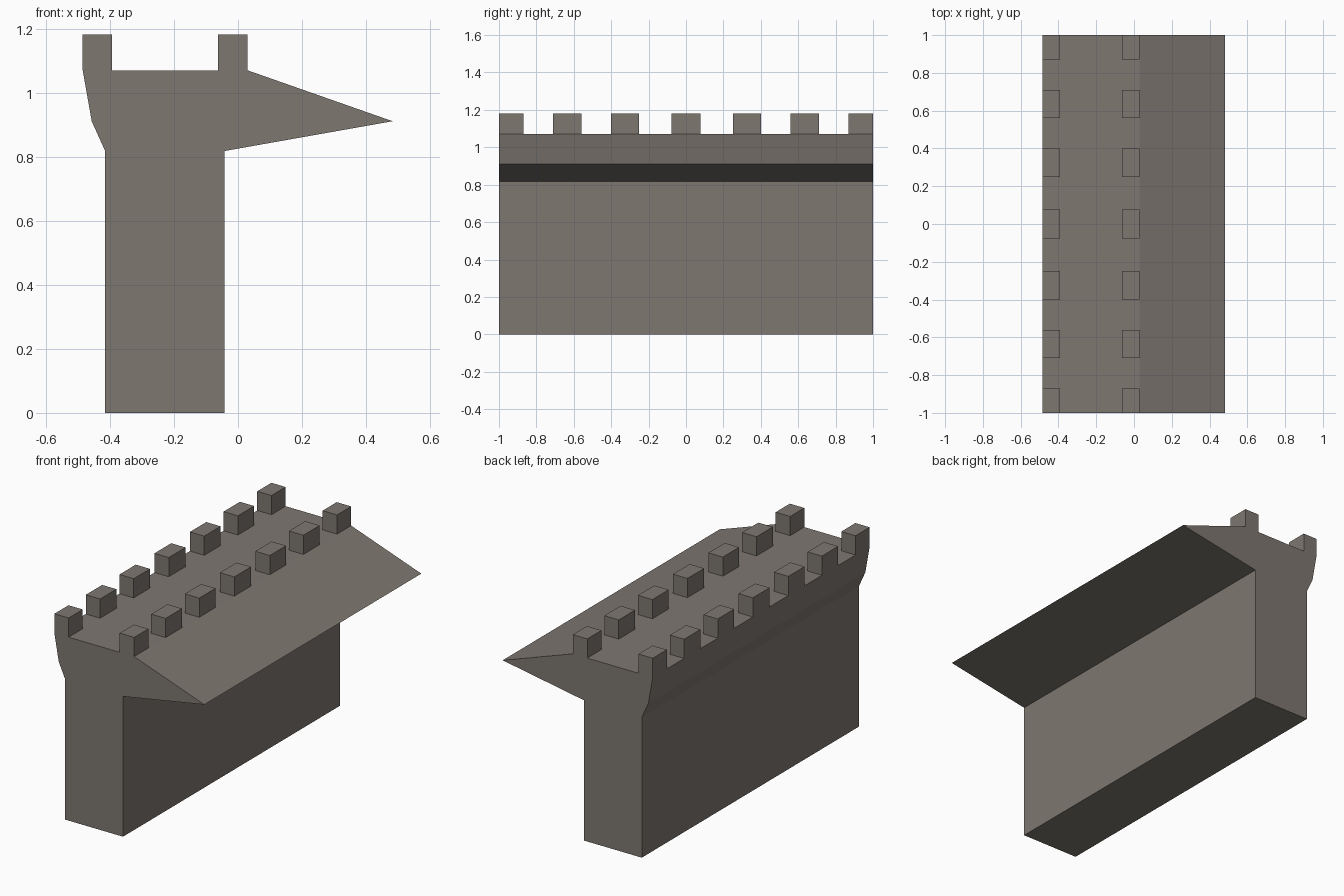
import bpy, bmesh

if "Cube" in bpy.data.objects:
    bpy.data.objects.remove(bpy.data.objects["Cube"])

stone = bpy.data.materials.new("warm_grey_stone")
stone.diffuse_color = (0.21, 0.185, 0.165, 1)
stone.use_nodes = True
stone.node_tree.nodes["Principled BSDF"].inputs["Base Color"].default_value = stone.diffuse_color

TOP, MERLON_TOP = 1.07, 1.182


def make_object(name, bm):
    bmesh.ops.recalc_face_normals(bm, faces=bm.faces)
    mesh = bpy.data.meshes.new(name)
    bm.to_mesh(mesh)
    bm.free()
    mesh.materials.append(stone)
    obj = bpy.data.objects.new(name, mesh)
    bpy.context.collection.objects.link(obj)
    return obj


# Wall body: one cross-section (x, z) swept along y
profile = [(-0.415, 0), (-0.042, 0), (-0.042, 0.818), (0.483, 0.911),
           (0.03, TOP), (-0.485, TOP), (-0.457, 0.911), (-0.415, 0.818)]
bm = bmesh.new()
end = bm.faces.new([bm.verts.new((x, -1, z)) for x, z in profile])
swept = bmesh.ops.extrude_face_region(bm, geom=[end], use_keep_orig=True)
bmesh.ops.translate(bm, vec=(0, 2, 0),
                    verts=[g for g in swept["geom"] if isinstance(g, bmesh.types.BMVert)])
make_object("wall", bm)

# Merlons: two rows of open-bottomed blocks standing on the walkway
spans = [(-1, -0.87), (-0.71, -0.56), (-0.4, -0.25), (-0.077, 0.077),
         (0.25, 0.4), (0.56, 0.71), (0.87, 1)]
rows = {"outer_merlon": (-0.485, -0.393), "inner_merlon": (-0.063, 0.03)}
for name, (x0, x1) in rows.items():
    for i, (y0, y1) in enumerate(spans, 1):
        bm = bmesh.new()
        base = bm.faces.new([bm.verts.new((x, y, TOP)) for x, y in
                             ((x0, y0), (x1, y0), (x1, y1), (x0, y1))])
        up = bmesh.ops.extrude_face_region(bm, geom=[base])
        bmesh.ops.translate(bm, vec=(0, 0, MERLON_TOP - TOP),
                            verts=[g for g in up["geom"] if isinstance(g, bmesh.types.BMVert)])
        bottoms = [f for f in bm.faces if all(v.co.z < TOP + 0.01 for v in f.verts)]
        bmesh.ops.recalc_face_normals(bm, faces=bm.faces)
        bmesh.ops.delete(bm, geom=bottoms, context="FACES_ONLY")
        make_object(f"{name}_{i}", bm)
